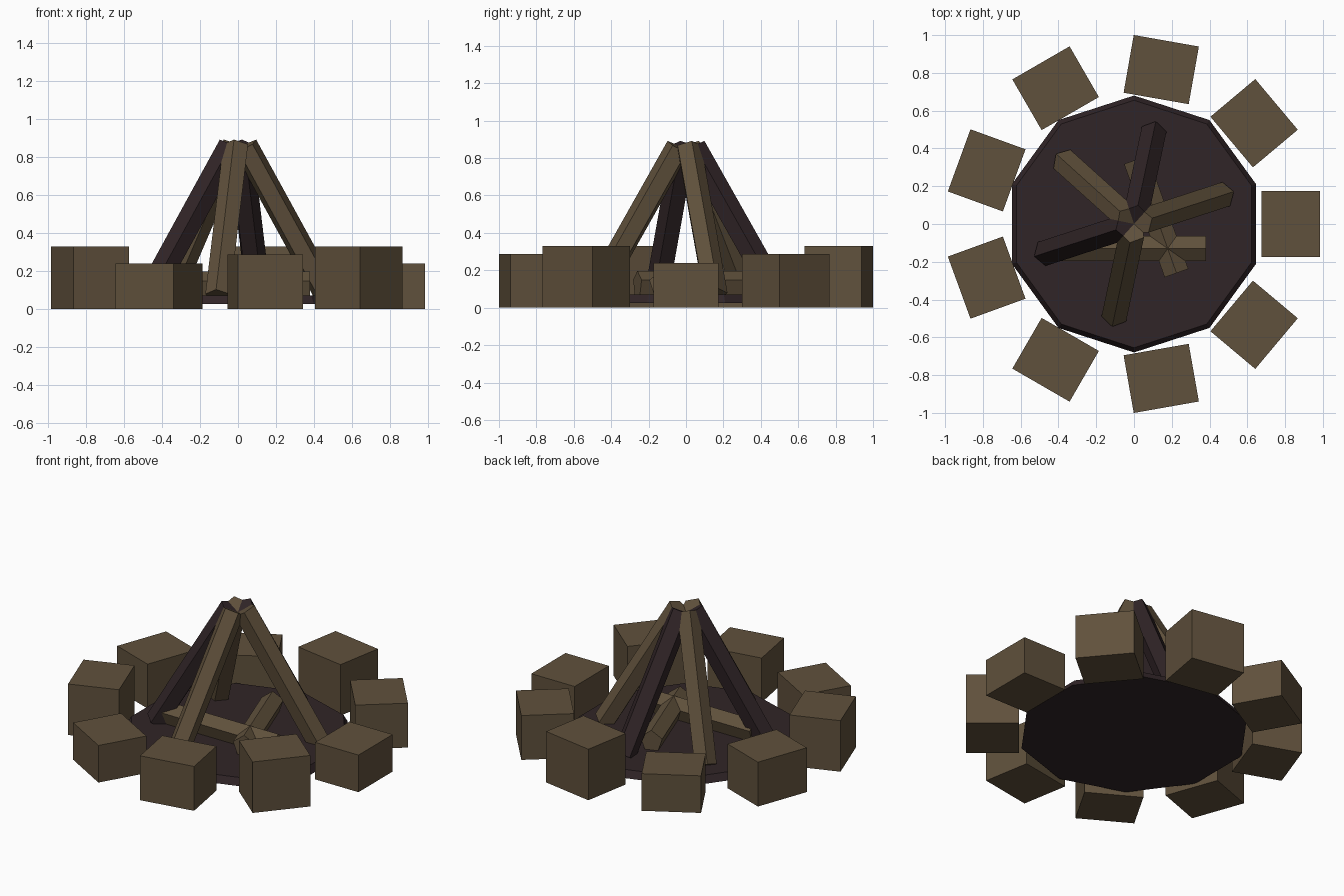
import bpy
import math
from mathutils import Vector, Matrix

if "Cube" in bpy.data.objects:
    bpy.data.objects.remove(bpy.data.objects["Cube"], do_unlink=True)


def material(name, rgb):
    m = bpy.data.materials.new(name)
    m.use_nodes = True
    m.diffuse_color = (*rgb, 1)
    m.node_tree.nodes["Principled BSDF"].inputs["Base Color"].default_value = (*rgb, 1)
    return m


BROWN = material("brown wood", (0.117, 0.082, 0.045))
CHAR = material("charred wood", (0.030, 0.018, 0.020))


def finish(name, mat):
    ob = bpy.context.object
    ob.name = ob.data.name = name
    ob.data.materials.append(mat)
    return ob


def log(name, start, end, up, mat, radius=0.07):
    """Five-sided log from start to end with one ridge facing up."""
    a, b = Vector(start), Vector(end)
    axis = (b - a).normalized()
    ridge = Vector(up)
    ridge = (ridge - axis * ridge.dot(axis)).normalized()
    # The cylinder's first corner lies on its local +y
    side = ridge.cross(axis)
    rot = Matrix((side, ridge, axis)).transposed().to_4x4()
    bpy.ops.mesh.primitive_cylinder_add(vertices=5, radius=radius, depth=(b - a).length)
    ob = finish(name, mat)
    ob.matrix_world = Matrix.Translation((a + b) / 2) @ rot
    return ob


# Ash bed: ten-sided disc, slightly wider at the bottom
bpy.ops.mesh.primitive_cone_add(vertices=10, radius1=0.68, radius2=0.655,
                                depth=0.045, location=(0, 0, 0.0475))
finish("ash_bed", CHAR)

# Ring of stones in three repeating heights
for i in range(9):
    ang = math.radians(40 * i)
    h = (0.24, 0.287, 0.33)[i % 3]
    bpy.ops.mesh.primitive_cube_add(
        size=1, location=(0.83 * math.cos(ang), 0.83 * math.sin(ang), h / 2),
        rotation=(0, 0, ang))
    bpy.context.object.scale = (0.31, 0.35, h)
    finish(f"ring_block_{i + 1}", BROWN)

# Leaning logs, with one gap in the ring of six
for i in range(5):
    ang = math.radians(18 + 60 * i)
    out = Vector((math.cos(ang), math.sin(ang), 0))
    log(f"leaning_log_{i + 1}", out * 0.495 + Vector((0, 0, 0.068)),
        out * 0.04 + Vector((0, 0, 0.857)), out, CHAR if i % 2 else BROWN)

# Two crossed logs lying on the ash
log("lying_log_long", (-0.41, -0.13, 0.127), (0.38, -0.13, 0.127), (0, 0, 1), BROWN)
log("lying_log_short", (0.01, 0.34, 0.127), (0.225, -0.26, 0.127), (0, 0, 1), BROWN)
